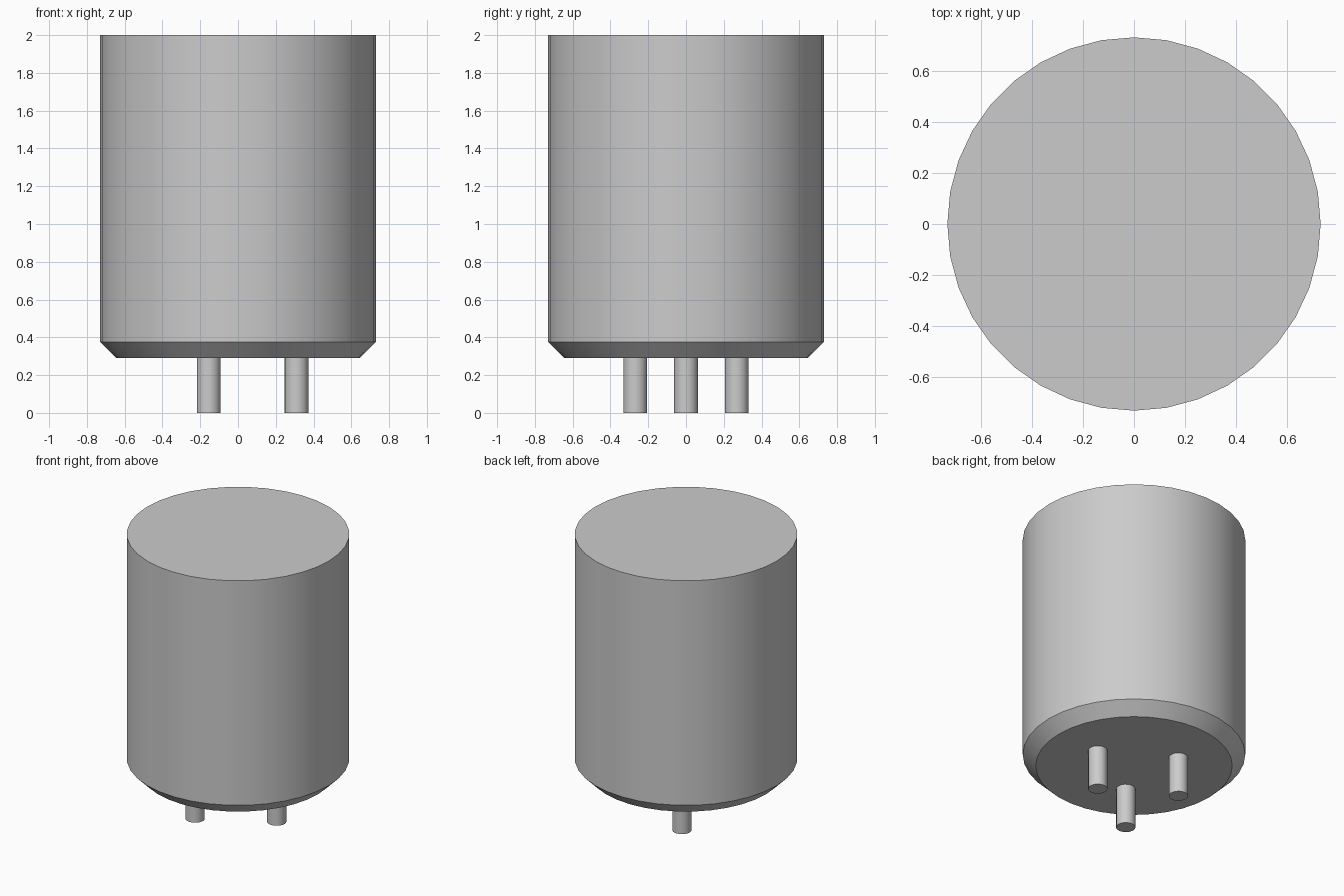
import bpy
import bmesh
from math import cos, sin, pi, radians

cube = bpy.data.objects.get("Cube")
if cube:
    bpy.data.objects.remove(cube, do_unlink=True)

grey = bpy.data.materials.new("light grey")
grey.use_nodes = True
colour = (0.6, 0.6, 0.6, 1)
grey.diffuse_color = colour
grey.node_tree.nodes["Principled BSDF"].inputs["Base Color"].default_value = colour


def turned(name, profile, segments, location=(0, 0, 0)):
    """Closed solid turned about z from (radius, height) points, bottom to top."""
    bm = bmesh.new()
    rings = []
    for radius, z in profile:
        angles = [2 * pi * i / segments for i in range(segments)]
        rings.append([bm.verts.new((radius * cos(a), radius * sin(a), z)) for a in angles])
    for low, high in zip(rings, rings[1:]):
        for i in range(segments):
            j = (i + 1) % segments
            bm.faces.new((low[i], low[j], high[j], high[i]))
    bm.faces.new(rings[0][::-1])
    bm.faces.new(rings[-1])
    mesh = bpy.data.meshes.new(name)
    bm.to_mesh(mesh)
    bm.free()
    mesh.materials.append(grey)
    obj = bpy.data.objects.new(name, mesh)
    obj.location = location
    bpy.context.collection.objects.link(obj)
    # Smooth round walls, crisp rims
    bpy.ops.object.select_all(action='DESELECT')
    obj.select_set(True)
    bpy.context.view_layer.objects.active = obj
    bpy.ops.object.shade_smooth_by_angle(angle=radians(30))
    return obj


# Can with a chamfered lower edge
turned("can_body", [(0.645, 0.29), (0.73, 0.375), (0.73, 2.0)], 36)

# Three pins evenly spaced on a circle beneath the can
for n in range(3):
    a = 2 * pi * n / 3
    turned(f"pin_{n + 1}", [(0.063, 0), (0.063, 0.29)], 24,
           (0.31 * cos(a), 0.31 * sin(a), 0))
